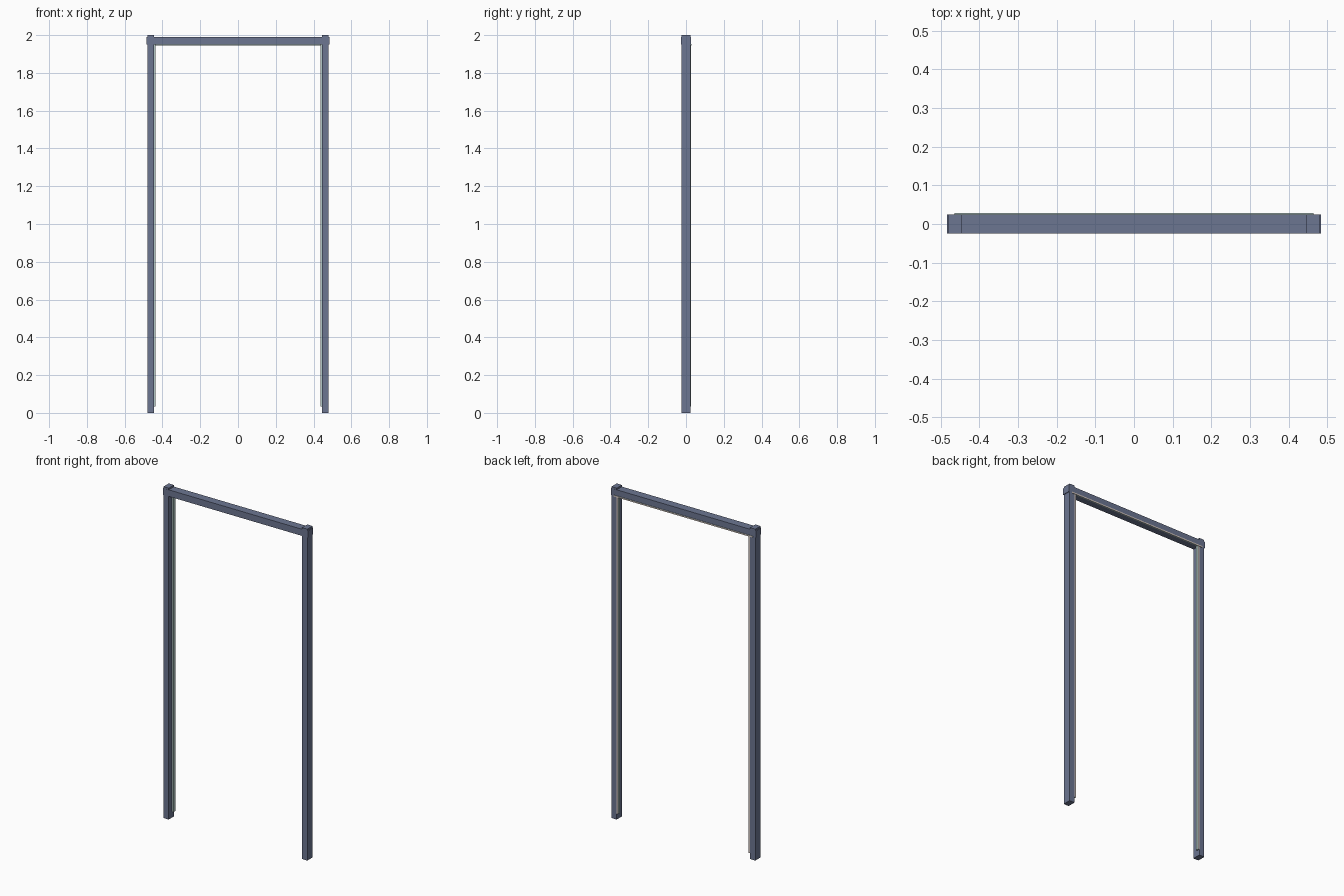
import bpy

if "Cube" in bpy.data.objects:
    bpy.data.objects.remove(bpy.data.objects["Cube"])


def material(name, rgb):
    m = bpy.data.materials.new(name)
    m.diffuse_color = (*rgb, 1)
    m.use_nodes = True
    m.node_tree.nodes["Principled BSDF"].inputs["Base Color"].default_value = m.diffuse_color
    return m


slate = material("slate blue", (0.15, 0.18, 0.285))
sage = material("pale sage", (0.46, 0.60, 0.58))
beige = material("pale beige", (0.68, 0.60, 0.56))


def box(name, x, y, z, mat, back=None):
    """Box from (min, max) ranges, optionally with another rear colour."""
    bpy.ops.mesh.primitive_cube_add(
        size=1, location=[(r[0] + r[1]) / 2 for r in (x, y, z)])
    o = bpy.context.object
    o.name = name
    o.scale = [r[1] - r[0] for r in (x, y, z)]
    bpy.ops.object.transform_apply(location=False, rotation=False, scale=True)
    o.data.materials.append(mat)
    if back:
        o.data.materials.append(back)
        for p in o.data.polygons:
            p.material_index = int(p.normal.y > 0.5)
    return o


def side_box(name, side, x, y, z, mat, back=None):
    """Box placed on the left (-1) or right (+1)."""
    return box(name, sorted((x[0] * side, x[1] * side)), y, z, mat, back)


for side, label in ((-1, "left"), (1, "right")):
    # upright with a slightly wider corner joint at its top
    side_box(label + "_post", side, (0.445, 0.48), (-0.025, 0.025), (0, 2), slate)
    side_box(label + "_corner_joint", side, (0.443, 0.484), (-0.0252, 0.0252),
             (1.95, 1.99), slate)
    # stop strip along the inner rear edge, with a paler rear face
    side_box(label + "_stop_strip", side, (0.436, 0.446), (0.008, 0.0255),
             (0.035, 1.952), sage, beige)

# top rail with a slim seal along its lower rear edge
box("top_rail", (-0.445, 0.445), (-0.025, 0.025), (1.95, 1.99), slate)
box("top_seal", (-0.465, 0.465), (0.02, 0.028), (1.946, 1.954), sage, beige)
